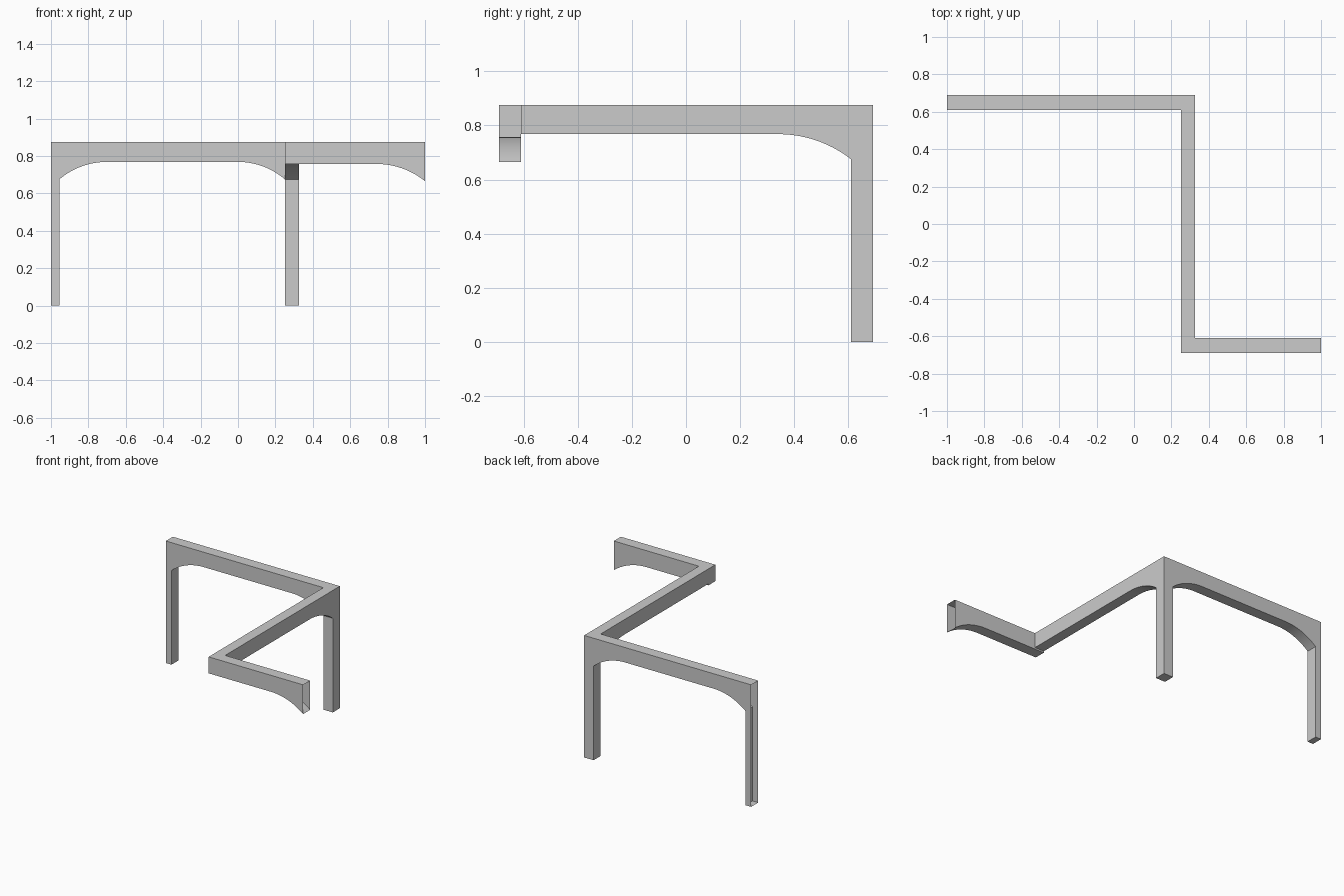
import bpy, bmesh, math

cube = bpy.data.objects.get("Cube")
if cube:
    bpy.data.objects.remove(cube, do_unlink=True)

grey = bpy.data.materials.new("plain grey")
grey.use_nodes = True
COLOUR = (0.6, 0.6, 0.6, 1)
grey.diffuse_color = COLOUR
grey.node_tree.nodes["Principled BSDF"].inputs["Base Color"].default_value = COLOUR

TOP, UNDER, SPRING = 0.875, 0.768, 0.675   # beam top, beam underside, arch foot
BACK, INNER = 0.69, 0.61                   # outer and inner y of the end beams
LEFT, RIGHT = 0.25, 0.325                  # x faces of the middle beam and post


def haunch(crown, foot, z_crown, z_foot, steps=14):
    """Circular arc, level at the crown and falling to the foot."""
    w, h = abs(foot - crown), z_crown - z_foot
    radius = (w * w + h * h) / (2 * h)
    sweep = math.asin(w / radius)
    side = math.copysign(1, foot - crown)
    return [(crown + side * radius * math.sin(sweep * i / steps),
             z_crown - radius * (1 - math.cos(sweep * i / steps)))
            for i in range(steps + 1)]


def hollow_beam(name, profile, near, far, along, open_at):
    """Extrude a side profile between two planes, leaving the listed ends open."""
    bm = bmesh.new()

    def place(s, z, t):
        return (s, t, z) if along == "x" else (t, s, z)

    a = [bm.verts.new(place(s, z, near)) for s, z in profile]
    b = [bm.verts.new(place(s, z, far)) for s, z in profile]
    bm.faces.new(a)
    bm.faces.new(b[::-1])
    n = len(profile)
    for i in range(n):
        j = (i + 1) % n
        bm.faces.new((a[i], b[i], b[j], a[j]))
    bmesh.ops.recalc_face_normals(bm, faces=bm.faces)
    axis = 0 if along == "x" else 1
    ends = [f for f in bm.faces
            if any(all(abs(v.co[axis] - e) < 1e-5 for v in f.verts) for e in open_at)]
    bmesh.ops.delete(bm, geom=ends, context="FACES")
    mesh = bpy.data.meshes.new(name)
    bm.to_mesh(mesh)
    bm.free()
    mesh.materials.append(grey)
    obj = bpy.data.objects.new(name, mesh)
    bpy.context.collection.objects.link(obj)
    bpy.ops.object.select_all(action="DESELECT")
    obj.select_set(True)
    bpy.context.view_layer.objects.active = obj
    bpy.ops.object.shade_smooth_by_angle(angle=math.radians(30))


# Back beam with its half post, arched underside and corner post
post = -0.955
back = [(-1, 0), (post, 0)]
back += haunch(-0.7, post, UNDER, SPRING)[::-1]
back += haunch(0, LEFT, UNDER, SPRING)
back += [(LEFT, 0), (RIGHT, 0), (RIGHT, TOP), (-1, TOP)]
hollow_beam("back_arch", back, INNER, BACK, "x", [-1])

# Middle beam joining the back post to the front beam
middle = [(INNER, TOP), (-INNER, TOP), (-INNER, UNDER)]
middle += haunch(0.34, INNER, UNDER, SPRING)
hollow_beam("middle_beam", middle, LEFT, RIGHT, "y", [-INNER, INNER])

# Front beam, cut open at its outer end
front = [(1, TOP), (LEFT, TOP), (LEFT, 0.757)]
front += haunch(0.74, 1, 0.757, 0.665)
hollow_beam("front_beam", front, -BACK, -INNER, "x", [1])
